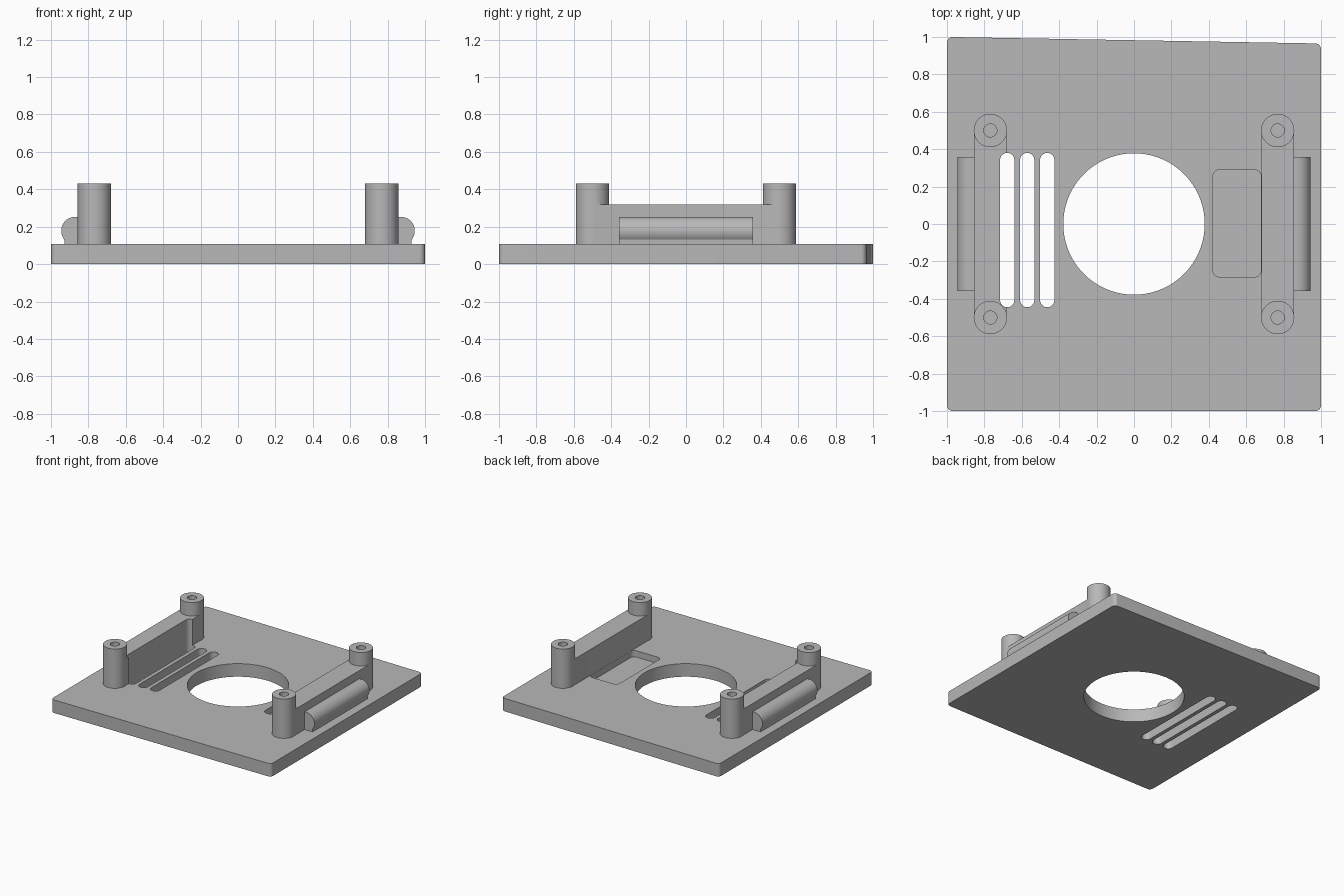
import bpy, bmesh, math
from mathutils import Matrix

cube = bpy.data.objects.get("Cube")
if cube:
    bpy.data.objects.remove(cube)

grey = bpy.data.materials.new("plain_grey")
grey.use_nodes = True
colour = (0.48, 0.48, 0.48, 1)
grey.diffuse_color = colour
grey.node_tree.nodes["Principled BSDF"].inputs["Base Color"].default_value = colour


def finish(name, bm):
    bmesh.ops.recalc_face_normals(bm, faces=bm.faces)
    mesh = bpy.data.meshes.new(name)
    bm.to_mesh(mesh)
    bm.free()
    mesh.materials.append(grey)
    obj = bpy.data.objects.new(name, mesh)
    bpy.context.collection.objects.link(obj)
    return obj


def prism(name, outline, bottom, top, radius=0):
    """Upright extrusion of an outline, with rounded vertical edges."""
    bm = bmesh.new()
    face = bm.faces.new([bm.verts.new((x, y, bottom)) for x, y in outline])
    made = bmesh.ops.extrude_face_region(bm, geom=[face])["geom"]
    for v in made:
        if isinstance(v, bmesh.types.BMVert):
            v.co.z = top
    if radius:
        upright = [e for e in bm.edges
                   if abs(e.verts[0].co.z - e.verts[1].co.z) > 0.01]
        bmesh.ops.bevel(bm, geom=upright, offset=radius, segments=8,
                        profile=0.5, affect='EDGES')
    return finish(name, bm)


def box(name, x0, x1, y0, y1, bottom, top, radius=0):
    return prism(name, [(x0, y0), (x1, y0), (x1, y1), (x0, y1)], bottom, top, radius)


def cylinder(name, x, y, radius, bottom, top, sides=48):
    bm = bmesh.new()
    bmesh.ops.create_cone(bm, cap_ends=True, segments=sides, radius1=radius,
                          radius2=radius, depth=top - bottom,
                          matrix=Matrix.Translation((x, y, (top + bottom) / 2)))
    return finish(name, bm)


def combine(obj, other, operation, keep=False):
    mod = obj.modifiers.new("combine", 'BOOLEAN')
    mod.operation = operation
    mod.solver = 'EXACT'
    mod.object = other
    bpy.context.view_layer.objects.active = obj
    bpy.ops.object.modifier_apply(modifier=mod.name)
    if not keep:
        bpy.data.objects.remove(other)


def smooth(obj):
    bpy.ops.object.select_all(action='DESELECT')
    obj.select_set(True)
    bpy.context.view_layer.objects.active = obj
    bpy.ops.object.shade_smooth_by_angle(angle=math.radians(30))


# Base plate with a slightly slanted back edge
PLATE = 0.107
plate = prism("base_plate", [(-1, -1), (1, -1), (1, 0.965), (-1, 1)], 0, PLATE, 0.03)
combine(plate, cylinder("hole_cutter", 0, 0, 0.378, -0.1, 0.3, 96), 'DIFFERENCE')
combine(plate, box("pocket_cutter", 0.422, 0.68, -0.283, 0.29, 0.055, 0.3, 0.035),
        'DIFFERENCE')

# Vent slots, which also bite into the neighbouring wall
slots = [box("slot_cutter", x - 0.038, x + 0.038, -0.445, 0.38, -0.1, 0.7, 0.0375)
         for x in (-0.678, -0.571, -0.464)]
for slot in slots:
    combine(plate, slot, 'DIFFERENCE', keep=True)
smooth(plate)

# Brackets: a wall between two drilled posts, with a rounded clip rail outside
for side, label in ((-1, "right"), (1, "left")):
    cx = side * 0.768
    bracket = box(label + "_bracket", cx - 0.087, cx + 0.087, -0.5, 0.5, 0.1, 0.32)
    for y in (-0.5, 0.5):
        combine(bracket, cylinder("post", cx, y, 0.089, 0.1, 0.43), 'UNION')
    for y in (-0.5, 0.5):
        combine(bracket, cylinder("drill", cx, y, 0.035, 0.2, 0.6, 32), 'DIFFERENCE')
    if side < 0:
        combine(bracket, slots[0], 'DIFFERENCE', keep=True)
    smooth(bracket)

    # Rail profile in x and z, extruded along y
    bm = bmesh.new()
    profile = [(0.84, 0.1), (0.928, 0.1)]
    for i in range(21):
        a = math.radians(-38 + 128 * i / 20)
        profile.append((0.87 + 0.075 * math.cos(a), 0.178 + 0.075 * math.sin(a)))
    profile.append((0.84, 0.253))
    face = bm.faces.new([bm.verts.new((side * x, -0.357, z)) for x, z in profile])
    made = bmesh.ops.extrude_face_region(bm, geom=[face])["geom"]
    bmesh.ops.translate(bm, vec=(0, 0.714, 0),
                        verts=[v for v in made if isinstance(v, bmesh.types.BMVert)])
    smooth(finish(label + "_clip_rail", bm))

for slot in slots:
    bpy.data.objects.remove(slot)
